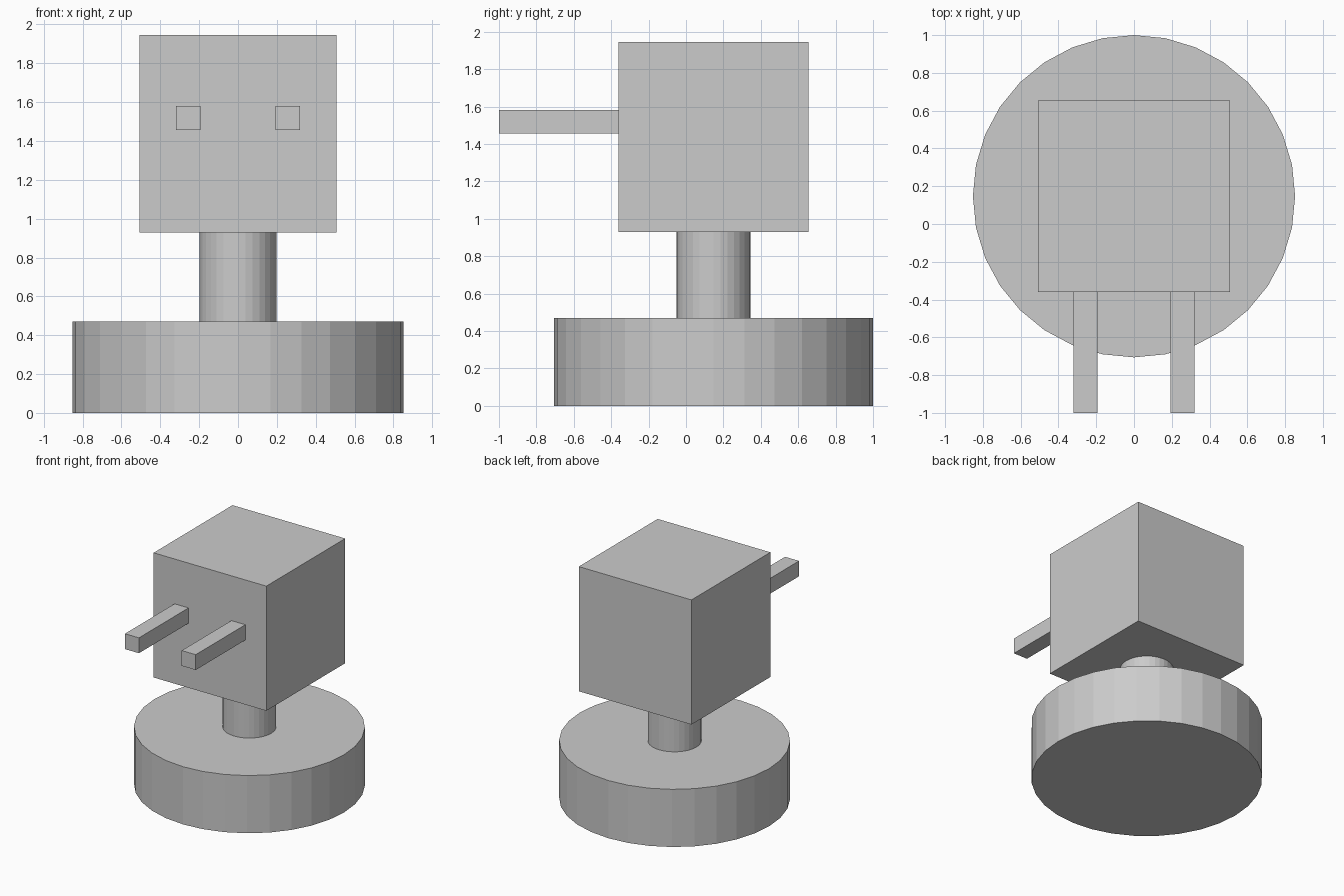
import bpy

if "Cube" in bpy.data.objects:
    bpy.data.objects.remove(bpy.data.objects["Cube"])

AXIS_Y = 0.147  # shared centre line of base, neck and head


def cylinder(name, radius, z0, z1):
    bpy.ops.mesh.primitive_cylinder_add(vertices=32, radius=radius, depth=z1 - z0,
                                        location=(0, AXIS_Y, (z0 + z1) / 2))
    bpy.context.object.name = name


def box(name, lo, hi):
    centre = [(a + b) / 2 for a, b in zip(lo, hi)]
    bpy.ops.mesh.primitive_cube_add(size=1, location=centre)
    ob = bpy.context.object
    ob.name = name
    ob.scale = [b - a for a, b in zip(lo, hi)]
    bpy.ops.object.transform_apply(location=False, rotation=False, scale=True)


# Round base and neck
cylinder("base", 0.853, 0, 0.47)
cylinder("neck", 0.198, 0.47, 0.93)

# Cubic head
H = 0.508
box("head", (-H, AXIS_Y - H, 0.93), (H, AXIS_Y + H, 1.946))

# Pair of prongs on the front face
for side, x in (("left", -0.256), ("right", 0.256)):
    box(side + "_prong", (x - 0.063, -1, 1.456), (x + 0.063, AXIS_Y - H, 1.581))
